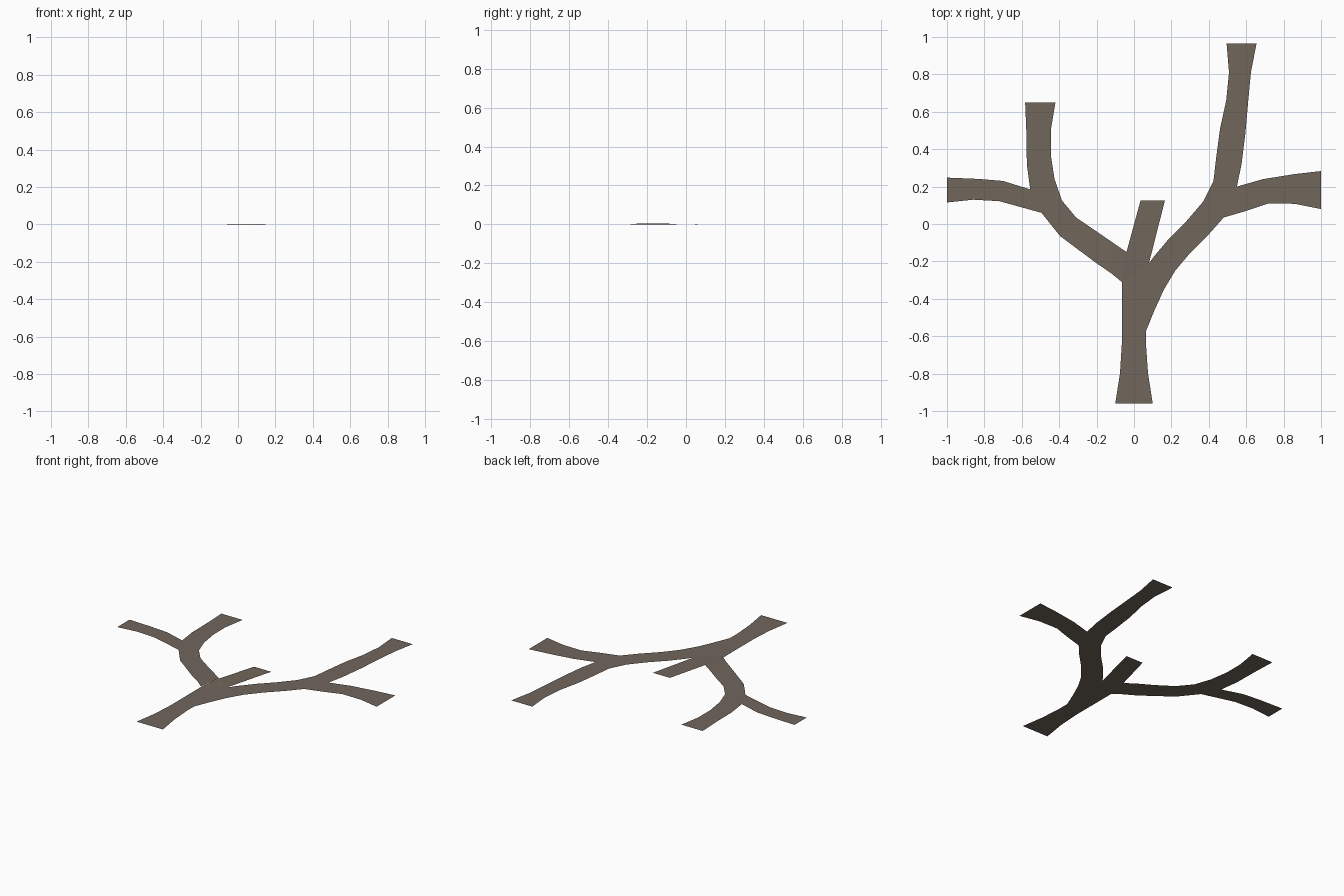
import bpy, bmesh

mat = bpy.data.materials.new("brown_grey_road")
mat.diffuse_color = (0.165, 0.133, 0.107, 1)


def road(name, rows, lift=()):
    """Flat ribbon; each row holds both edge points: (ax, ay, bx, by)."""
    bm = bmesh.new()
    prev = None
    for i, (ax, ay, bx, by) in enumerate(rows):
        z = lift[i] if i < len(lift) else 0.0
        cur = [bm.verts.new((ax, ay, z)), bm.verts.new((bx, by, z))]
        if prev:
            bm.faces.new((prev[0], prev[1], cur[1], cur[0]))
        prev = cur
    bmesh.ops.remove_doubles(bm, verts=bm.verts, dist=1e-5)
    bm.normal_update()
    for f in bm.faces:  # all road faces look up
        if f.normal.z < 0:
            f.normal_flip()
    me = bpy.data.meshes.new(name)
    bm.to_mesh(me)
    bm.free()
    me.materials.append(mat)
    ob = bpy.data.objects.new(name, me)
    bpy.context.collection.objects.link(ob)


# main road entering from the front
road("trunk_road", [(-.10, -.96, .10, -.96), (-.083, -.85, .083, -.85),
                    (-.075, -.80, .075, -.80), (-.065, -.64, .064, -.64),
                    (-.065, -.57, .065, -.57)])

# right branch, up to its fork
road("right_road", [(-.065, -.57, .065, -.57), (-.065, -.31, .11, -.46),
                    (.08, -.21, .16, -.35), (.11, -.17, .22, -.25),
                    (.19, -.075, .30, -.155), (.28, .015, .40, -.055),
                    (.37, .12, .48, .035), (.425, .23, .55, .20)])
road("right_back_road", [(.425, .23, .55, .20), (.44, .36, .575, .32),
                         (.46, .51, .595, .48), (.493, .66, .61, .65),
                         (.508, .81, .625, .81), (.495, .965, .655, .965)])
road("right_side_road", [(.55, .20, .48, .035), (.62, .22, .60, .07),
                         (.69, .24, .72, .11), (.86, .267, .86, .108),
                         (1, .283, 1, .08)])

# short middle stub
road("middle_road", [(-.065, -.31, .08, -.21), (-.04, -.15, .08, -.21),
                     (.035, .125, .165, .125)], (0, 0.003))

# left branch, rising very slightly where it meets the trunk
road("left_road", [(-.04, -.15, -.065, -.31), (-.12, -.095, -.12, -.265),
                   (-.20, -.04, -.20, -.21), (-.31, .035, -.395, -.065),
                   (-.385, .125, -.495, .06), (-.425, .24, -.555, .185)],
     (0.004, 0.004))
road("left_back_road", [(-.425, .24, -.555, .185), (-.445, .37, -.573, .32),
                        (-.445, .50, -.575, .48), (-.42, .65, -.582, .65)])
road("left_side_road", [(-.555, .185, -.495, .06), (-.70, .23, -.72, .122),
                        (-.83, .241, -.86, .13), (-1, .248, -1, .115)])
